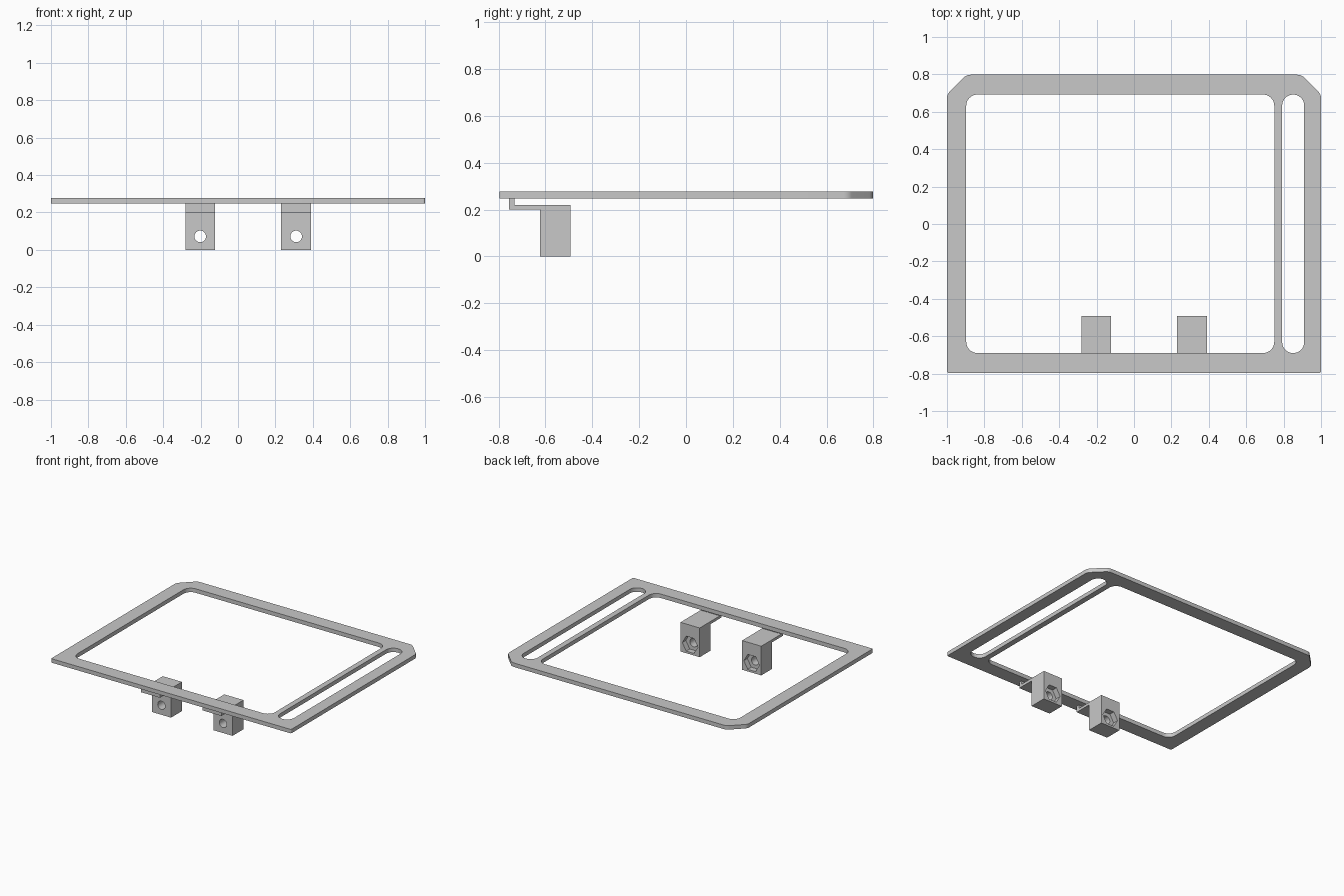
import bpy, bmesh, math
from mathutils import Vector, Matrix

if "Cube" in bpy.data.objects:
    bpy.data.objects.remove(bpy.data.objects["Cube"], do_unlink=True)

GREY = (0.58, 0.58, 0.58, 1)
mat = bpy.data.materials.new("light grey")
mat.use_nodes = True
mat.diffuse_color = GREY
mat.node_tree.nodes["Principled BSDF"].inputs["Base Color"].default_value = GREY


def activate(ob):
    bpy.ops.object.select_all(action="DESELECT")
    ob.select_set(True)
    bpy.context.view_layer.objects.active = ob


def rounded(corners, steps=8):
    """Outline points from (x, y, radius) corners, each replaced by an arc."""
    out = []
    for i, (x, y, r) in enumerate(corners):
        p = Vector((x, y))
        a = (Vector(corners[i - 1][:2]) - p).normalized()
        b = (Vector(corners[(i + 1) % len(corners)][:2]) - p).normalized()
        half = a.angle(b) / 2
        centre = p + (a + b).normalized() * r / math.sin(half)
        start = p + a * r / math.tan(half) - centre
        end = p + b * r / math.tan(half) - centre
        sweep = math.atan2(start.cross(end), start.dot(end))
        for k in range(steps + 1):
            t = sweep * k / steps
            c, s = math.cos(t), math.sin(t)
            out.append(centre + Vector((start.x * c - start.y * s,
                                        start.x * s + start.y * c)))
    return out


def rounded_box(x0, x1, y0, y1, r):
    return rounded([(x0, y0, r), (x1, y0, r), (x1, y1, r), (x0, y1, r)])


# Flat frame with a large window and a long side slot
outer = rounded([(-1, -0.797, 0.01), (1, -0.797, 0.01), (1, 0.693, 0.05),
                 (0.895, 0.798, 0.05), (-0.895, 0.798, 0.05), (-1, 0.693, 0.05)])
window = rounded_box(-0.897, 0.75, -0.69, 0.692, 0.06)
slot = rounded_box(0.792, 0.91, -0.69, 0.692, 0.0589)

curve = bpy.data.curves.new("frame", "CURVE")
curve.dimensions = "2D"
curve.fill_mode = "BOTH"
curve.extrude = 0.015
for loop in (outer, window, slot):
    sp = curve.splines.new("POLY")
    sp.points.add(len(loop) - 1)
    for pt, v in zip(sp.points, loop):
        pt.co = (v.x, v.y, 0, 1)
    sp.use_cyclic_u = True
frame = bpy.data.objects.new("frame", curve)
bpy.context.collection.objects.link(frame)
frame.location.z = 0.262
activate(frame)
bpy.ops.object.convert(target="MESH")
frame = bpy.context.object
frame.data.materials.clear()
frame.data.materials.append(mat)
bm = bmesh.new()
bm.from_mesh(frame.data)
bmesh.ops.remove_doubles(bm, verts=bm.verts, dist=0.0002)
bmesh.ops.recalc_face_normals(bm, faces=bm.faces)
bm.to_mesh(frame.data)
bm.free()
bpy.ops.object.shade_smooth_by_angle(angle=math.radians(30))


def bore(target, sides, radius, x, y0, y1, z):
    """Cut a straight prism along y out of the target."""
    bpy.ops.mesh.primitive_cylinder_add(
        vertices=sides, radius=radius, depth=y1 - y0)
    cutter = bpy.context.object
    # Turn so that a six-sided cutter has its points to the left and right
    turn = Matrix.Rotation(math.pi / 2, 4, "X") @ Matrix.Rotation(math.pi / 2, 4, "Z")
    cutter.data.transform(Matrix.Translation((x, (y0 + y1) / 2, z)) @ turn)
    cutter.hide_render = True
    activate(target)
    mod = target.modifiers.new("bore", "BOOLEAN")
    mod.operation = "DIFFERENCE"
    mod.solver = "EXACT"
    mod.object = cutter
    bpy.ops.object.modifier_apply(modifier=mod.name)
    bpy.data.objects.remove(cutter, do_unlink=True)


# Stepped brackets hanging below the front rail, profile in (y, z)
PROFILE = [(-0.755, 0.247), (-0.755, 0.2), (-0.623, 0.2), (-0.623, 0),
           (-0.493, 0), (-0.493, 0.22), (-0.733, 0.22), (-0.733, 0.247)]
WIDTH = 0.16


def bracket(name, x):
    bm = bmesh.new()
    face = bm.faces.new([bm.verts.new((x - WIDTH / 2, y, z)) for y, z in PROFILE])
    ext = bmesh.ops.extrude_face_region(bm, geom=[face])
    moved = [v for v in ext["geom"] if isinstance(v, bmesh.types.BMVert)]
    bmesh.ops.translate(bm, verts=moved, vec=(WIDTH, 0, 0))
    bmesh.ops.recalc_face_normals(bm, faces=bm.faces)
    me = bpy.data.meshes.new(name)
    bm.to_mesh(me)
    bm.free()
    me.materials.append(mat)
    ob = bpy.data.objects.new(name, me)
    bpy.context.collection.objects.link(ob)
    # Round bolt hole, then the six-sided nut pocket in the back face
    bore(ob, 32, 0.031, x, -0.7, -0.4, 0.072)
    bore(ob, 6, 0.065, x, -0.535, -0.4, 0.072)
    bpy.ops.object.shade_smooth_by_angle(angle=math.radians(30))


bracket("right_bracket", -0.202)
bracket("left_bracket", 0.311)
